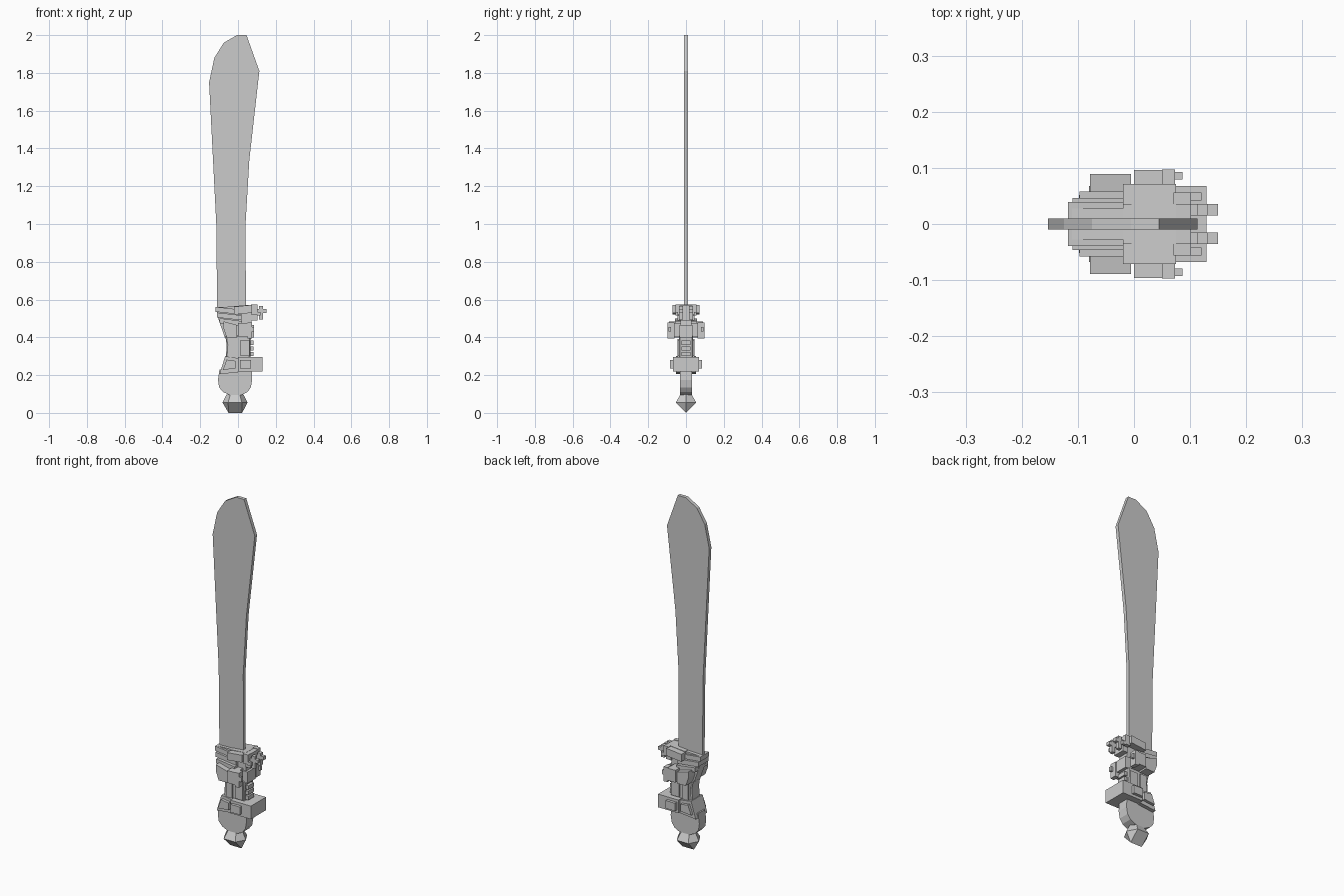
import bpy, bmesh

cube = bpy.data.objects.get("Cube")
if cube:
    bpy.data.objects.remove(cube)

steel = bpy.data.materials.new("light_grey")
steel.use_nodes = True
GREY = (0.6, 0.6, 0.6, 1)
steel.diffuse_color = GREY
steel.node_tree.nodes["Principled BSDF"].inputs["Base Color"].default_value = GREY


def finish(name, bm):
    bmesh.ops.recalc_face_normals(bm, faces=bm.faces[:])
    mesh = bpy.data.meshes.new(name)
    bm.to_mesh(mesh)
    bm.free()
    mesh.materials.append(steel)
    ob = bpy.data.objects.new(name, mesh)
    bpy.context.collection.objects.link(ob)
    return ob


def slab(name, outline, y0, y1, bevel=0):
    """Extrude an x-z outline between two depths."""
    bm = bmesh.new()
    face = bm.faces.new([bm.verts.new((x, y0, z)) for x, z in outline])
    new = bmesh.ops.extrude_face_region(bm, geom=[face])["geom"]
    verts = [g for g in new if isinstance(g, bmesh.types.BMVert)]
    bmesh.ops.translate(bm, verts=verts, vec=(0, y1 - y0, 0))
    ob = finish(name, bm)
    if bevel:
        mod = ob.modifiers.new("chamfer", "BEVEL")
        mod.width = bevel
        mod.segments = 1
    return ob


def core(name, outline, half, bevel=0):
    return slab(name, outline, -half, half, bevel)


def pair(name, outline, y0, y1, bevel=0):
    """One plate on the front and its mirror on the back."""
    slab("front_" + name, outline, -y1, -y0, bevel)
    slab("back_" + name, outline, y0, y1, bevel)


def bar(x0, x1, z0, z1, drop=0):
    """Box outline whose right end sits lower by drop."""
    return [(x0, z0), (x1, z0 - drop), (x1, z1 - drop), (x0, z1)]


# Blade
core("blade", [(-0.11, 0.52), (-0.115, 1.0), (-0.153, 1.75), (-0.125, 1.88),
               (-0.075, 1.96), (-0.005, 2.0), (0.045, 2.0), (0.113, 1.81),
               (0.06, 1.34), (0.04, 1.0), (0.042, 0.52)], 0.01)

# Upper collar: slanted bands stepping down the spine side
core("collar_core", [(-0.115, 0.56), (-0.105, 0.5), (-0.07, 0.4), (0.075, 0.4),
                     (0.07, 0.5), (0.1, 0.5), (0.1, 0.56), (0.04, 0.565)], 0.028)
for i, (x0, z, half) in enumerate([(-0.118, 0.535, 0.039), (-0.11, 0.505, 0.046),
                                   (-0.097, 0.475, 0.058)]):
    core(f"collar_band_{i + 1}", bar(x0, 0.02, z, z + 0.026, 0.015), half)
core("collar_crown", bar(-0.02, 0.075, 0.525, 0.565, -0.008), 0.036)
pair("collar_cheek", bar(-0.02, 0.075, 0.52, 0.562, -0.01), 0.034, 0.071)
core("collar_lip", bar(0.07, 0.102, 0.49, 0.572), 0.034)
pair("collar_lip_block", bar(0.07, 0.102, 0.52, 0.575), 0.034, 0.056)

# Cross-shaped tips on the edge side
pair("tip_arm", bar(0.1, 0.15, 0.53, 0.55), 0.015, 0.036)
pair("tip_post", bar(0.112, 0.132, 0.495, 0.565), 0.015, 0.036)
pair("tip_stud", bar(0.1, 0.12, 0.515, 0.535), 0.042, 0.056)

# Lower collar with wide cheek blocks
pair("spine_cheek", [(-0.078, 0.45), (-0.06, 0.4), (-0.005, 0.4),
                     (-0.005, 0.465), (-0.078, 0.485)], 0.02, 0.089)
pair("edge_cheek", bar(0, 0.05, 0.405, 0.475), 0.02, 0.096)
pair("edge_cheek_rim", bar(0.05, 0.073, 0.395, 0.478), 0.06, 0.097)
pair("edge_knob", bar(0.07, 0.086, 0.43, 0.455), 0.079, 0.093)
core("lower_collar_bridge", bar(0.0, 0.085, 0.4, 0.465), 0.035)

# Grip with ribs on the edge side
core("grip", [(-0.068, 0.41), (-0.06, 0.36), (-0.065, 0.28), (0.065, 0.28),
              (0.068, 0.41)], 0.038, 0.006)
pair("grip_panel", bar(-0.045, -0.005, 0.295, 0.39), 0.036, 0.045)
pair("grip_edge_panel", bar(0.012, 0.062, 0.3, 0.385), 0.036, 0.046)
for i in range(3):
    z = 0.3 + 0.03 * i
    core(f"grip_rib_{i + 1}", bar(0.06, 0.083, z, z + 0.022), 0.025)

# Lower guard
core("guard_block", bar(0.0, 0.129, 0.22, 0.295), 0.068)
core("guard_spine", [(-0.098, 0.205), (0.0, 0.215), (0.0, 0.29),
                     (-0.068, 0.3)], 0.052)
pair("guard_spine_plate", [(-0.08, 0.228), (-0.012, 0.235), (-0.012, 0.275),
                           (-0.06, 0.282)], 0.05, 0.068)
pair("guard_block_plate", bar(0.01, 0.07, 0.235, 0.28), 0.066, 0.084)

# Rounded handle end
core("handle_end", [(-0.098, 0.23), (-0.106, 0.175), (-0.1, 0.135), (-0.078, 0.11),
                    (-0.045, 0.095), (0.02, 0.095), (0.05, 0.11), (0.068, 0.135),
                    (0.075, 0.175), (0.072, 0.23)], 0.031)

# Faceted pommel with a ridge underneath
bm = bmesh.new()
hexagon = [(-1, 0), (-0.55, -1), (0.55, -1), (1, 0), (0.55, 1), (-0.55, 1)]
rings = []
for rx, ry, z in [(0.045, 0.03, 0.097), (0.066, 0.054, 0.055)]:
    rings.append([bm.verts.new((-0.016 + x * rx, y * ry, z)) for x, y in hexagon])
top, mid = rings
left, right = [bm.verts.new((x, 0, 0)) for x in (-0.05, 0.022)]
bm.faces.new(top)
for i in range(6):
    j = (i + 1) % 6
    bm.faces.new((top[i], top[j], mid[j], mid[i]))
for a, b, end in [(0, 1, left), (5, 0, left), (2, 3, right), (3, 4, right)]:
    bm.faces.new((mid[a], mid[b], end))
bm.faces.new((mid[1], mid[2], right, left))
bm.faces.new((mid[4], mid[5], left, right))
finish("pommel", bm)
